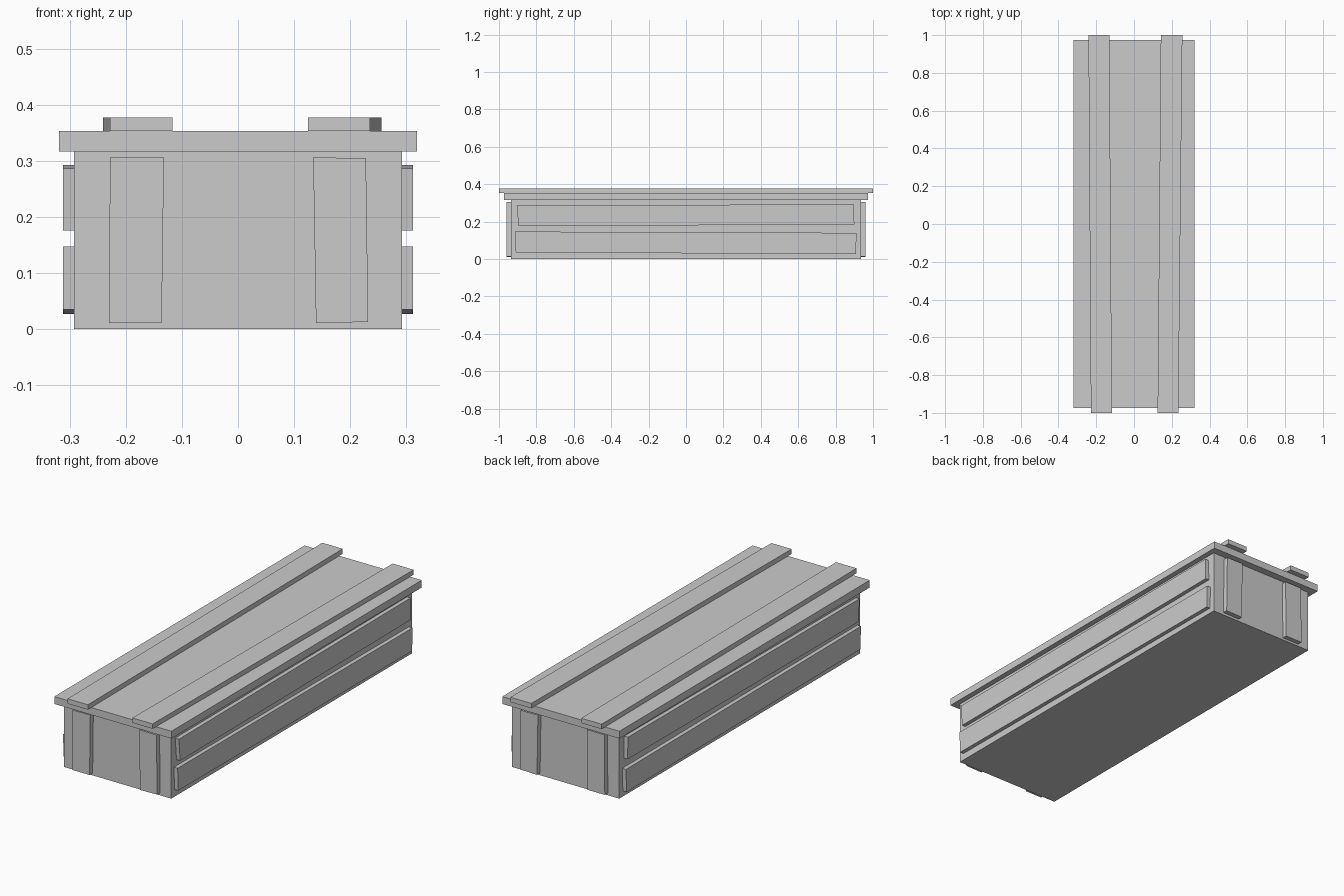
import bpy, bmesh
from mathutils import Vector

if "Cube" in bpy.data.objects:
    bpy.data.objects.remove(bpy.data.objects["Cube"])


def prism(name, outline, offset, mirror=None):
    """Extrude a four-sided outline along offset; optionally mirror on an axis."""
    bm = bmesh.new()
    face = bm.faces.new([bm.verts.new(p) for p in outline])
    new = bmesh.ops.extrude_face_region(bm, geom=[face])["geom"]
    bmesh.ops.translate(bm, vec=Vector(offset),
                        verts=[v for v in new if isinstance(v, bmesh.types.BMVert)])
    bmesh.ops.recalc_face_normals(bm, faces=bm.faces)
    me = bpy.data.meshes.new(name)
    bm.to_mesh(me)
    bm.free()
    ob = bpy.data.objects.new(name, me)
    bpy.context.collection.objects.link(ob)
    if mirror is not None:
        mod = ob.modifiers.new("Mirror", "MIRROR")
        mod.use_axis = [i == mirror for i in range(3)]
        mod.use_mirror_merge = False
    return ob


def box(name, x, y, z0, z1):
    outline = [(-x, -y, z0), (x, -y, z0), (x, y, z0), (-x, y, z0)]
    return prism(name, outline, (0, 0, z1 - z0))


# Chest body and overhanging lid
box("crate_body", 0.292, 0.936, 0.0, 0.317)
box("lid", 0.319, 0.973, 0.317, 0.353)

# Slightly crooked slats on the lid (x, y)
lid_slats = {
    "lid_slat_left": [(-0.228, -1), (-0.117, -1), (-0.130, 1), (-0.241, 1)],
    "lid_slat_right": [(0.125, -1), (0.235, -1), (0.256, 1), (0.142, 1)],
}
for name, pts in lid_slats.items():
    prism(name, [(x, y, 0.353) for x, y in pts], (0, 0, 0.024))

# Long side planks (y, z), mirrored to the left side
side_planks = {
    "side_plank_upper": [(-0.905, 0.286), (-0.895, 0.176), (0.900, 0.185), (0.897, 0.293)],
    "side_plank_lower": [(-0.915, 0.147), (-0.910, 0.035), (0.908, 0.027), (0.912, 0.140)],
}
for name, pts in side_planks.items():
    prism(name, [(0.292, y, z) for y, z in pts], (0.020, 0, 0), mirror=0)

# Upright end planks (x, z), mirrored to the back
end_planks = {
    "end_plank_left": [(-0.230, 0.011), (-0.136, 0.011), (-0.132, 0.306), (-0.228, 0.306)],
    "end_plank_right": [(0.139, 0.011), (0.232, 0.013), (0.228, 0.305), (0.134, 0.306)],
}
for name, pts in end_planks.items():
    prism(name, [(x, -0.936, z) for x, z in pts], (0, -0.024, 0), mirror=1)
